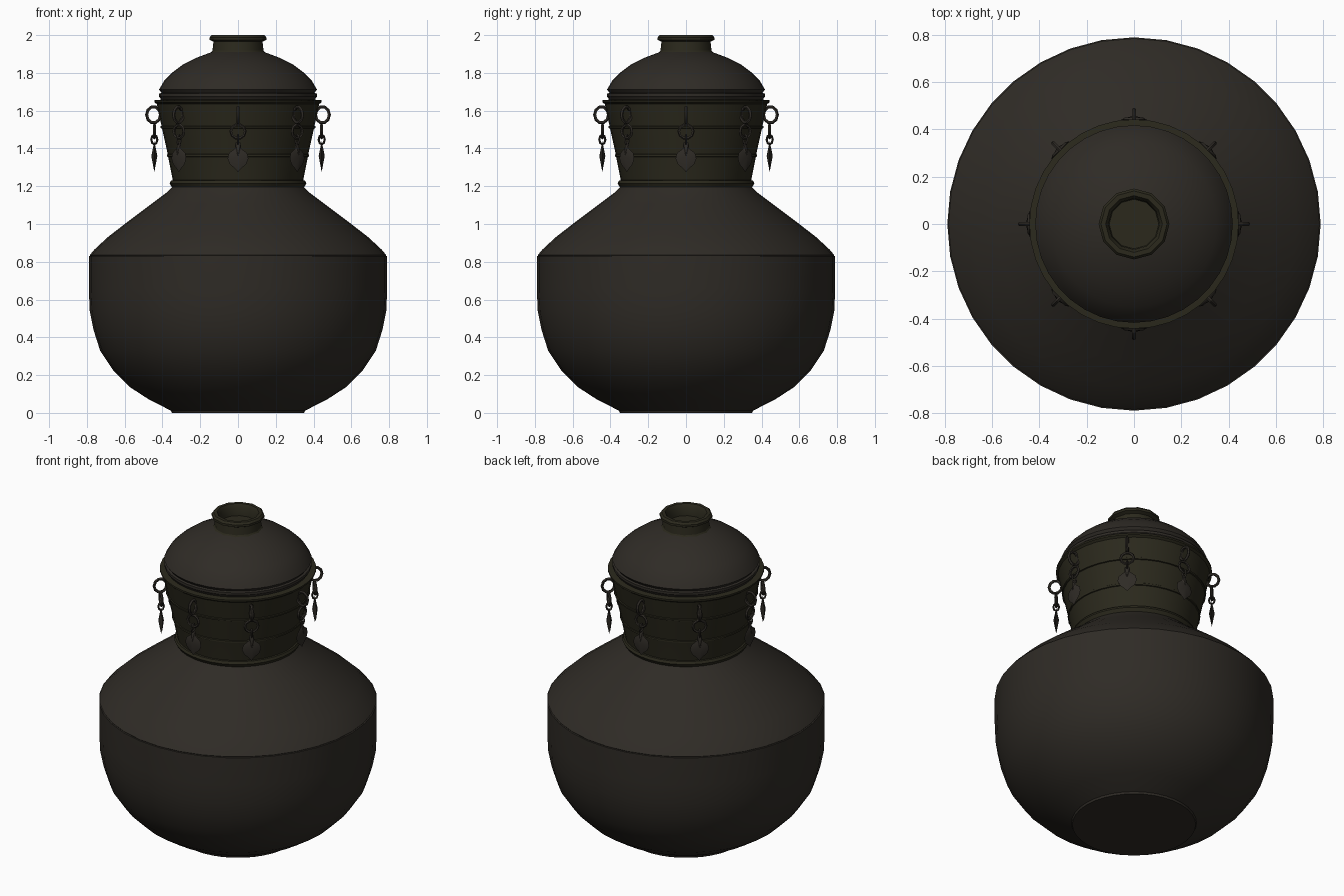
import bpy, bmesh
from math import sin, cos, pi
from mathutils import Matrix, Vector

if "Cube" in bpy.data.objects:
    bpy.data.objects.remove(bpy.data.objects["Cube"])


def material(name, rgb):
    m = bpy.data.materials.new(name)
    m.diffuse_color = (*rgb, 1)
    m.use_nodes = True
    m.node_tree.nodes["Principled BSDF"].inputs["Base Color"].default_value = m.diffuse_color
    return m


DARK = material("dark_bronze", (0.028, 0.024, 0.019))
OLIVE = material("olive_bronze", (0.024, 0.022, 0.012))


def finish(name, bm, mat, angle=30):
    bmesh.ops.recalc_face_normals(bm, faces=bm.faces)
    me = bpy.data.meshes.new(name)
    bm.to_mesh(me)
    bm.free()
    ob = bpy.data.objects.new(name, me)
    bpy.context.collection.objects.link(ob)
    me.materials.append(mat)
    bpy.ops.object.select_all(action='DESELECT')
    ob.select_set(True)
    bpy.context.view_layer.objects.active = ob
    bpy.ops.object.shade_smooth_by_angle(angle=angle * pi / 180)
    return ob


def bridge(bm, rings, closed=False):
    pairs = list(zip(rings, rings[1:]))
    if closed:
        pairs.append((rings[-1], rings[0]))
    for a, b in pairs:
        n = len(a)
        for i in range(n):
            j = (i + 1) % n
            bm.faces.new((a[i], a[j], b[j], b[i]))


def lathe(name, profile, mat, n=36):
    bm = bmesh.new()
    rings = [[bm.verts.new((r * cos(2 * pi * i / n), r * sin(2 * pi * i / n), z))
              for i in range(n)] for r, z in profile]
    bridge(bm, rings)
    bm.faces.new(rings[0])
    bm.faces.new(rings[-1])
    return finish(name, bm, mat)


def add_ring(bm, centre, rx, rz, tube, plane, n=10, sides=5):
    # oval ring standing in the x-z ("x") or y-z ("y") plane
    rings = []
    for i in range(n):
        a = 2 * pi * i / n
        ring = []
        for k in range(sides):
            b = 2 * pi * k / sides
            u = (rx + tube * cos(b)) * cos(a)
            w = (rz + tube * cos(b)) * sin(a)
            v = tube * sin(b)
            p = Vector((u, v, w)) if plane == "x" else Vector((v, u, w))
            ring.append(bm.verts.new(Vector(centre) + p))
        rings.append(ring)
    bridge(bm, rings, closed=True)


# Bowl-shaped belly
lathe("belly", [(0.35, 0), (0.355, 0.012), (0.47, 0.07), (0.57, 0.135), (0.66, 0.225),
                (0.73, 0.33), (0.765, 0.44), (0.785, 0.54), (0.79, 0.66), (0.79, 0.83),
                (0.77, 0.835)], DARK)
# Sloping shoulder
lathe("shoulder", [(0.775, 0.82), (0.785, 0.835), (0.76, 0.865), (0.69, 0.93), (0.58, 1.015),
                   (0.46, 1.105), (0.38, 1.165), (0.345, 1.20)], DARK)
# Collar ring where the neck meets the shoulder
lathe("neck_collar", [(0.33, 1.19), (0.35, 1.195), (0.362, 1.215), (0.355, 1.23),
                      (0.33, 1.235)], OLIVE)
# Flaring neck with two raised bands and a lip
lathe("neck", [(0.34, 1.2), (0.345, 1.23), (0.37, 1.355), (0.376, 1.357), (0.376, 1.367),
               (0.372, 1.37), (0.402, 1.505), (0.409, 1.507), (0.410, 1.517), (0.405, 1.52),
               (0.43, 1.635), (0.443, 1.645), (0.443, 1.655), (0.41, 1.658)], OLIVE)
# Lid dome with rim band
lathe("lid", [(0.405, 1.65), (0.41, 1.665), (0.418, 1.675), (0.418, 1.69), (0.405, 1.694),
              (0.418, 1.712), (0.41, 1.725), (0.39, 1.76), (0.35, 1.80), (0.29, 1.845),
              (0.22, 1.88), (0.14, 1.91), (0.10, 1.918)], DARK)
# Hollow knob on the lid
lathe("lid_knob", [(0.15, 1.90), (0.135, 1.918), (0.13, 1.965), (0.15, 1.975), (0.15, 1.988),
                   (0.14, 2.0), (0.12, 2.0), (0.108, 1.98), (0.105, 1.93)], OLIVE, 12)

# Eight hanging charms: radial ring, link and leaf pendant
LEAF = [(0, 1.44), (0.014, 1.43), (0.016, 1.40), (0.048, 1.375), (0.055, 1.345),
        (0.042, 1.315), (0.018, 1.295), (0, 1.275)]
for i in range(8):
    turn = Matrix.Rotation(i * pi / 4, 4, 'Z')
    bm = bmesh.new()
    add_ring(bm, (0.447, 0, 1.578), 0.036, 0.042, 0.009, "x")
    add_ring(bm, (0.443, 0, 1.49), 0.038, 0.036, 0.008, "y")
    add_ring(bm, (0.443, 0, 1.447), 0.016, 0.025, 0.006, "x", 8, 4)
    bm.transform(turn)
    finish("charm_ring_%d" % (i + 1), bm, DARK)

    bm = bmesh.new()
    outline = LEAF + [(-y, z) for y, z in LEAF[-2:0:-1]]
    rim = [bm.verts.new((0.443, y, z)) for y, z in outline]
    for side in (-1, 1):
        mid = bm.verts.new((0.443 + side * 0.016, 0, 1.36))
        for k in range(len(rim)):
            bm.faces.new((rim[k], rim[(k + 1) % len(rim)], mid))
    bm.transform(turn)
    finish("charm_pendant_%d" % (i + 1), bm, DARK)
